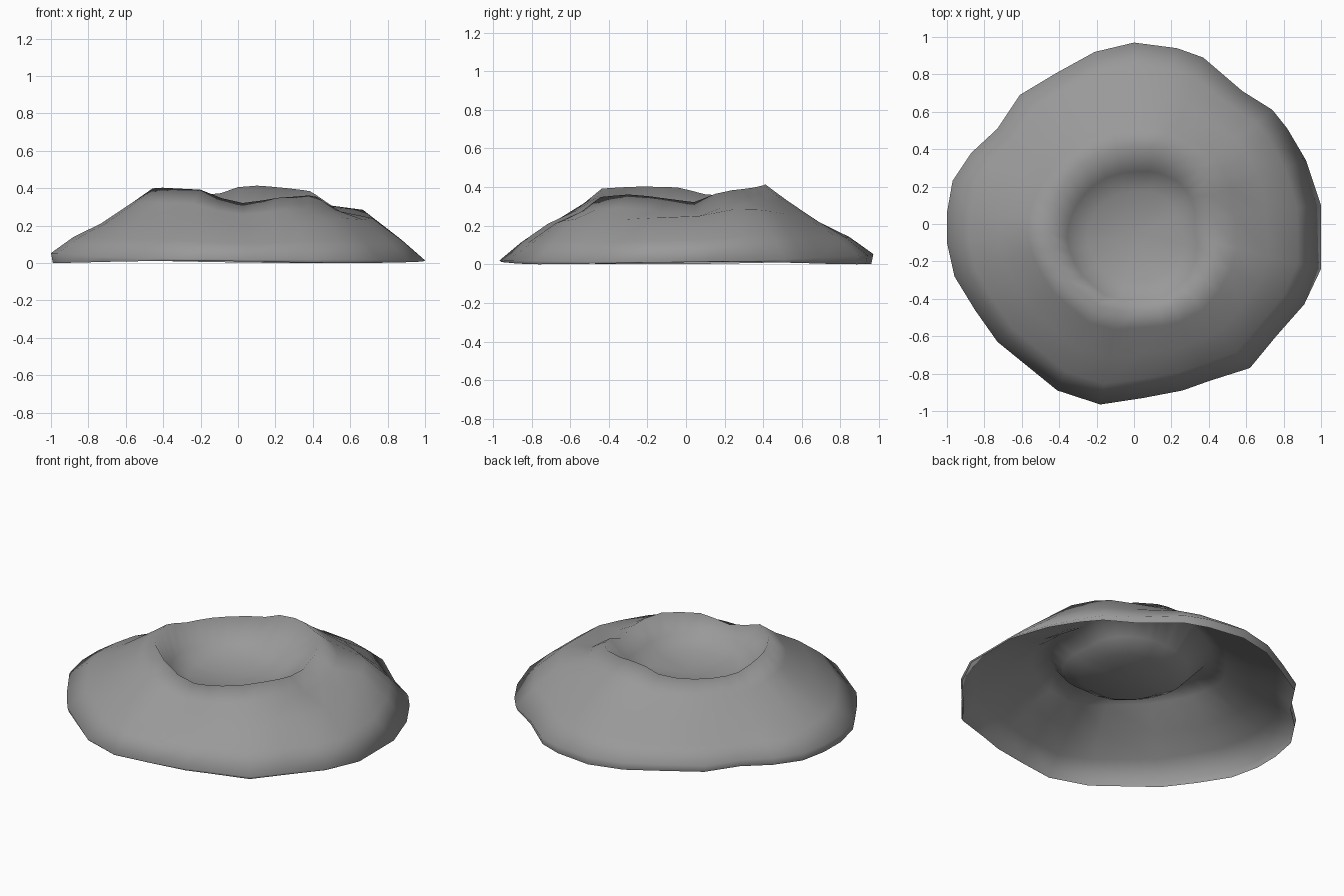
import bpy, bmesh
from math import atan2, degrees, cos, sin, hypot

if "Cube" in bpy.data.objects:
    bpy.data.objects.remove(bpy.data.objects["Cube"])

# Irregular foot outline seen from the top
OUTLINE = [(1, .1), (.92, .34), (.82, .51), (.74, .61), (.58, .71), (.37, .89), (.23, .94),
           (0, .97), (-.21, .92), (-.41, .81), (-.61, .69), (-.73, .51), (-.87, .38), (-.97, .23),
           (-1, .06), (-1, -.1), (-.96, -.28), (-.85, -.46), (-.73, -.63), (-.41, -.89),
           (-.18, -.965), (.05, -.93), (.26, -.89), (.4, -.84), (.62, -.77), (.76, -.6),
           (.91, -.43), (1, -.24)]

# Rim by angle: degrees, radius, height
RIM = [(0, .42, .32), (8, .42, .325), (24, .45, .38), (45, .46, .395), (65, .44, .41),
       (85, .41, .42), (105, .41, .37), (135, .42, .36), (165, .44, .36), (185, .46, .40),
       (210, .46, .405), (245, .48, .395), (262, .47, .34), (275, .46, .32), (295, .49, .35),
       (325, .48, .365), (345, .45, .345), (360, .42, .32)]

# Flank bulge and foot lip by angle: degrees, height share at mid slope, lip height
FLANK = [(0, .78, .01), (22, .78, .015), (45, .68, .03), (65, .56, .04), (90, .54, .05),
         (150, .53, .05), (195, .54, .05), (230, .58, .025), (270, .62, .015), (310, .66, .015),
         (338, .66, .01), (360, .78, .01)]

BOWL_SHIFT = (0, -.05)


def sample(table, a):
    for p, q in zip(table, table[1:]):
        if p[0] <= a <= q[0]:
            t = (a - p[0]) / (q[0] - p[0])
            return [u + (v - u) * t for u, v in zip(p[1:], q[1:])]


bm = bmesh.new()
rings = []
for x, y in OUTLINE:
    ang = atan2(y, x)
    R = hypot(x, y)
    a = degrees(ang) % 360
    rim_r, rim_z = sample(RIM, a)
    mid, lip = sample(FLANK, a)
    w = R - rim_r
    # Cross-section from foot, over the rim, into the bowl: radius, height, bowl shift
    profile = [(R * .99, .008 + .006 * sin(3 * ang + 1), 0),
               (R, lip + .005, 0),
               (rim_r + w * .78, lip + (rim_z - lip) * mid * .48, 0),
               (rim_r + w * .5, rim_z * mid, 0),
               (rim_r + w * .2, rim_z * .81, 0),
               (rim_r, rim_z, 0),
               (rim_r * .78, .255, .8),
               (rim_r * .55, .2, 1)]
    rings.append([bm.verts.new((r * cos(ang) + s * BOWL_SHIFT[0],
                                r * sin(ang) + s * BOWL_SHIFT[1], z)) for r, z, s in profile])

# Skin neighbouring cross-sections and fan the bowl floor
floor = bm.verts.new((BOWL_SHIFT[0], BOWL_SHIFT[1], .185))
for p, q in zip(rings, rings[1:] + rings[:1]):
    for i in range(len(p) - 1):
        bm.faces.new((p[i], q[i], q[i + 1], p[i + 1]))
    bm.faces.new((p[-1], q[-1], floor))
low = min(v.co.z for v in bm.verts)
for v in bm.verts:
    v.co.z -= low
for f in bm.faces:
    f.smooth = True

mesh = bpy.data.meshes.new("crater_mound")
bm.to_mesh(mesh)
bm.free()
mound = bpy.data.objects.new("crater_mound", mesh)
bpy.context.collection.objects.link(mound)

# Dark grey rock
rock = bpy.data.materials.new("rock")
rock.diffuse_color = (.32, .32, .32, 1)
rock.use_nodes = True
rock.node_tree.nodes["Principled BSDF"].inputs["Base Color"].default_value = rock.diffuse_color
mesh.materials.append(rock)
